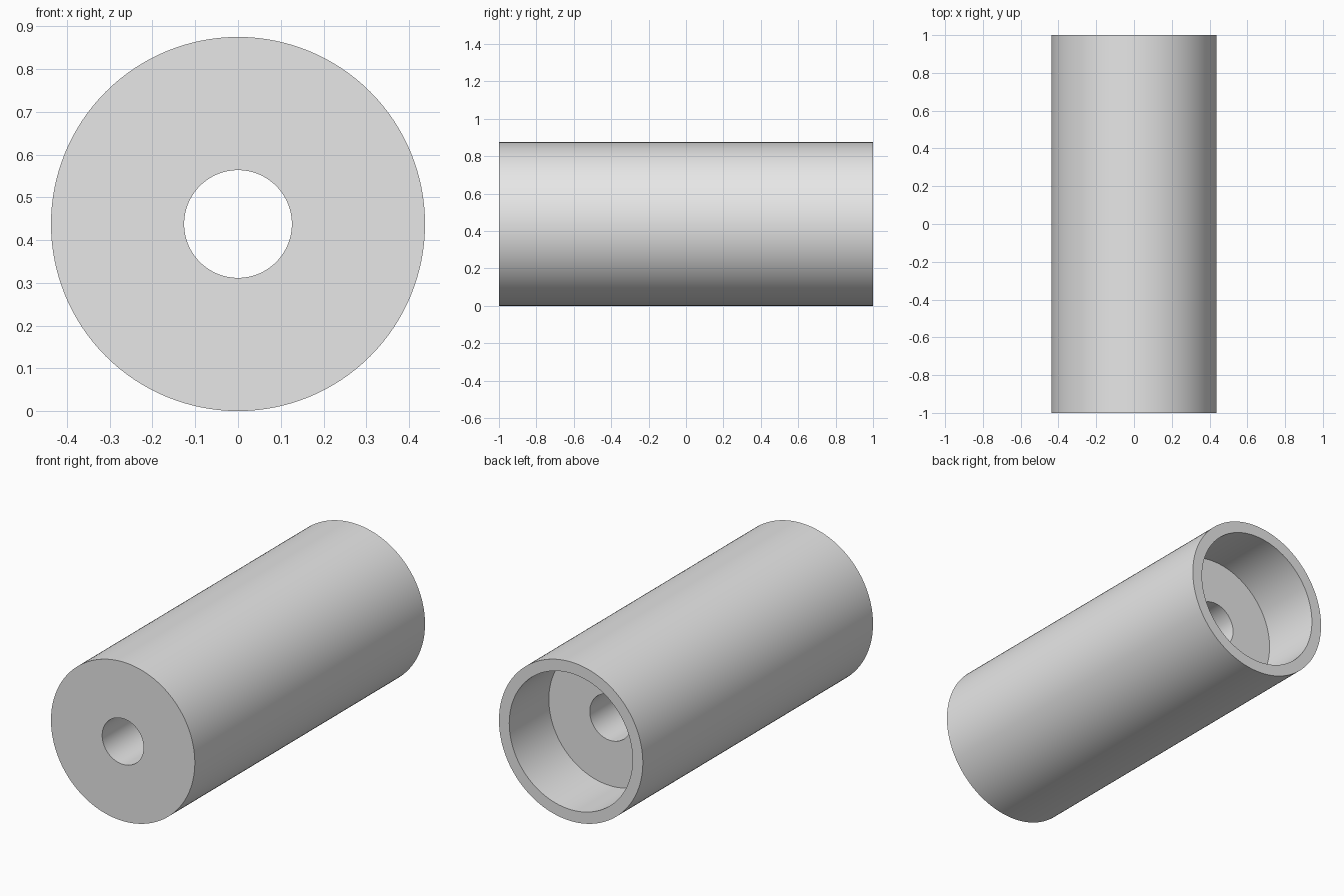
import bpy, bmesh, math
from mathutils import Matrix, Vector

cube = bpy.data.objects.get("Cube")
if cube:
    bpy.data.objects.remove(cube, do_unlink=True)

OUTER, BORE, RECESS = 0.4375, 0.126, 0.375   # radii
FRONT, BACK, DEPTH = -1.0, 1.0, 0.344        # ends and recess depth
SEGMENTS = 128

grey = bpy.data.materials.new("light grey")
grey.use_nodes = True
grey.diffuse_color = (0.8, 0.8, 0.8, 1)
grey.node_tree.nodes["Principled BSDF"].inputs["Base Color"].default_value = grey.diffuse_color

# Closed half section (radius, y), revolved about the y axis
section = [
    (OUTER, FRONT), (OUTER, BACK),
    (RECESS, BACK), (RECESS, BACK - DEPTH),
    (BORE, BACK - DEPTH), (BORE, FRONT),
]
bm = bmesh.new()
rings = []
for i in range(SEGMENTS):
    turn = Matrix.Rotation(math.tau * i / SEGMENTS, 3, 'Y')
    rings.append([bm.verts.new(turn @ Vector((r, y, 0))) for r, y in section])
for i, ring in enumerate(rings):
    following = rings[(i + 1) % SEGMENTS]
    for j in range(len(section)):
        k = (j + 1) % len(section)
        bm.faces.new((ring[j], ring[k], following[k], following[j]))
bmesh.ops.recalc_face_normals(bm, faces=bm.faces)

mesh = bpy.data.meshes.new("spacer_sleeve")
bm.to_mesh(mesh)
bm.free()
mesh.materials.append(grey)

# Rest the sleeve on the ground and smooth its curved walls
sleeve = bpy.data.objects.new("spacer_sleeve", mesh)
sleeve.location.z = OUTER
bpy.context.collection.objects.link(sleeve)
bpy.ops.object.select_all(action='DESELECT')
sleeve.select_set(True)
bpy.context.view_layer.objects.active = sleeve
bpy.ops.object.shade_smooth_by_angle(angle=math.radians(30))
